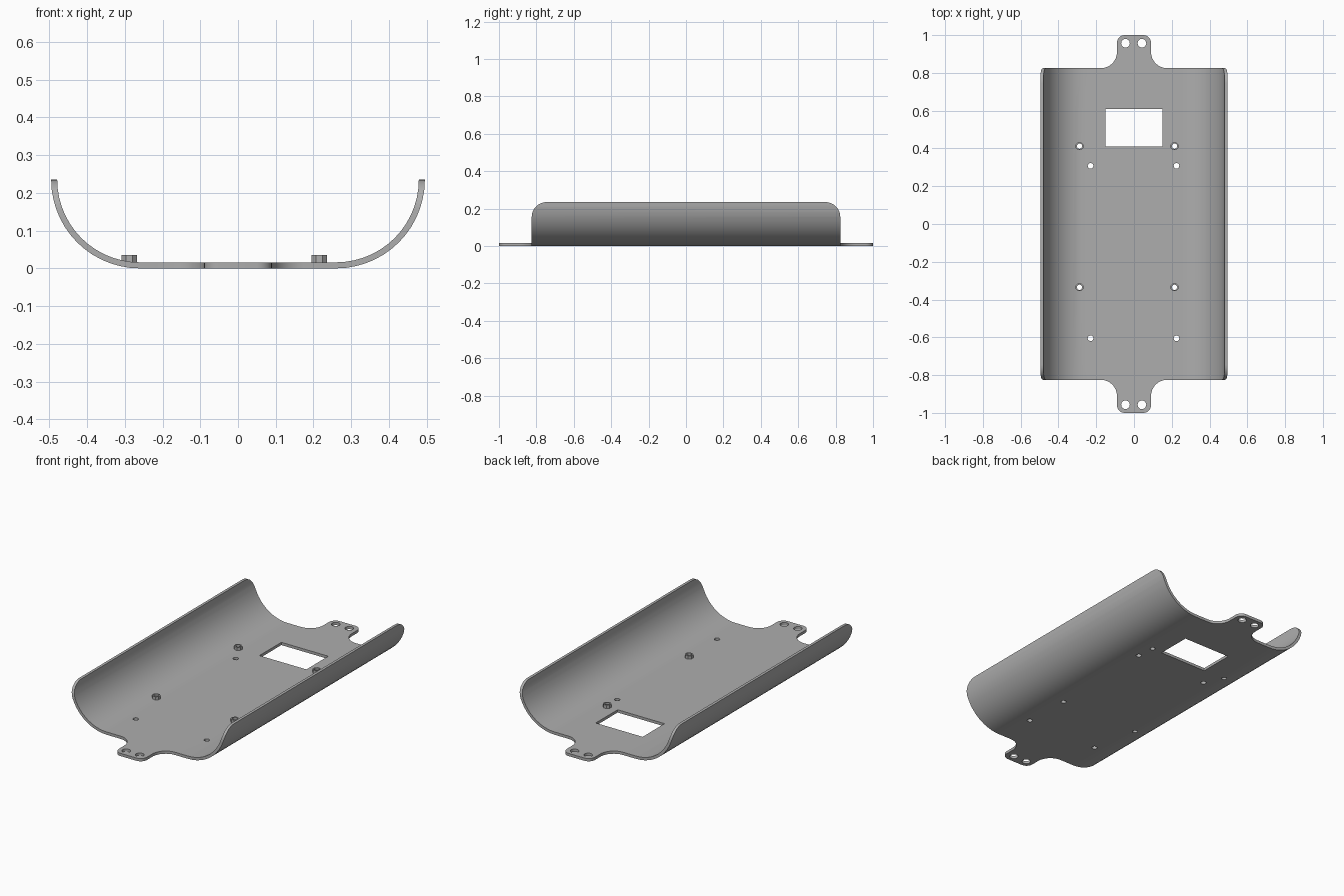
import bpy, bmesh
from math import sin, cos, pi, radians
from mathutils import Vector

old = bpy.data.objects.get("Cube")
if old:
    bpy.data.objects.remove(old)

W, R, T = 0.495, 0.235, 0.016      # half width, bend radius, sheet thickness
BODY, TAB = 0.825, 0.09            # half length of the trough, half width of a tab

grey = bpy.data.materials.new("plain_grey")
grey.use_nodes = True
colour = (0.42, 0.42, 0.42, 1)
grey.diffuse_color = colour
grey.node_tree.nodes["Principled BSDF"].inputs["Base Color"].default_value = colour


def arc(cx, cy, r, a0, a1, n):
    angles = [radians(a0 + (a1 - a0) * i / n) for i in range(n + 1)]
    return [(cx + r * cos(a), cy + r * sin(a)) for a in angles]


def prism(bm, pts, axis, lo, hi):
    """Extrude a 2D outline along an axis."""
    place = {"x": lambda p: (lo, p[0], p[1]),
             "y": lambda p: (p[0], lo, p[1]),
             "z": lambda p: (p[0], p[1], lo)}[axis]
    face = bm.faces.new([bm.verts.new(place(p)) for p in pts])
    new = bmesh.ops.extrude_face_region(bm, geom=[face])["geom"]
    step = Vector([(hi - lo) * (axis == a) for a in "xyz"])
    bmesh.ops.translate(bm, vec=step, verts=[g for g in new if isinstance(g, bmesh.types.BMVert)])


def finish(bm, name):
    bmesh.ops.recalc_face_normals(bm, faces=bm.faces)
    mesh = bpy.data.meshes.new(name)
    bm.to_mesh(mesh)
    bm.free()
    mesh.materials.append(grey)
    obj = bpy.data.objects.new(name, mesh)
    bpy.context.collection.objects.link(obj)
    return obj


def mirrored(pts):
    return pts + [(-x, y) for x, y in reversed(pts)]


# Trough: U-shaped sheet section
bm = bmesh.new()
outer = arc(W - R, R, R, 0, -90, 14)
inner = arc(W - R, R, R - T, 0, -90, 14)
prism(bm, mirrored(outer) + mirrored(inner)[::-1], "y", -1.1, 1.1)
tray = finish(bm, "tray")

# Plan outline: body with a filleted, rounded tab at each end
bm = bmesh.new()
fillet, corner = 0.085, 0.04
quarter = ([(0.6, BODY)]
           + arc(TAB + fillet, BODY + fillet, fillet, 270, 180, 8)
           + arc(TAB - corner, 1 - corner, corner, 0, 90, 6))
half = mirrored(quarter)
prism(bm, half + [(x, -y) for x, y in reversed(half)], "z", -0.1, 0.5)
outline = finish(bm, "outline_cutter")

# Standoffs on the floor
mounts = [(x, y) for x in (-0.288, 0.215) for y in (0.412, -0.335)]
bm = bmesh.new()
for x, y in mounts:
    prism(bm, arc(x, y, 0.0225, 22.5, 337.5, 7), "z", 0.008, 0.035)
standoffs = finish(bm, "standoffs")

# Openings: window, screw holes, tab holes and rounded wall corners
bm = bmesh.new()
prism(bm, [(-0.15, 0.41), (0.15, 0.41), (0.15, 0.61), (-0.15, 0.61)], "z", -0.1, 0.1)
holes = [(x, y, 0.014) for x, y in mounts]
holes += [(x, y, 0.015) for x in (-0.23, 0.225) for y in (0.308, -0.605)]
holes += [(x, y, 0.023) for x in (-0.045, 0.042) for y in (0.957, -0.957)]
for x, y, r in holes:
    prism(bm, arc(x, y, r, 0, 337.5, 15), "z", -0.1, 0.1)
round_r = 0.08
for s in (1, -1):
    edge = arc(BODY - round_r, R - round_r, round_r, 0, 90, 8)
    edge += [(BODY - round_r, 0.3), (0.9, 0.3), (0.9, R - round_r)]
    prism(bm, [(s * y, z) for y, z in edge], "x", -0.6, 0.6)
openings = finish(bm, "openings_cutter")

# Combine into one sheet part
steps = (("INTERSECT", outline), ("UNION", standoffs), ("DIFFERENCE", openings))
for operation, tool in steps:
    mod = tray.modifiers.new(operation.lower(), "BOOLEAN")
    mod.operation, mod.object, mod.solver = operation, tool, "EXACT"
graph = bpy.context.evaluated_depsgraph_get()
result = bpy.data.meshes.new_from_object(tray.evaluated_get(graph))
tray.modifiers.clear()
tray.data = result
for _, tool in steps:
    bpy.data.objects.remove(tool)

# Smooth bends, crisp edges
bpy.ops.object.select_all(action="DESELECT")
tray.select_set(True)
bpy.context.view_layer.objects.active = tray
bpy.ops.object.shade_smooth_by_angle(angle=radians(30))
